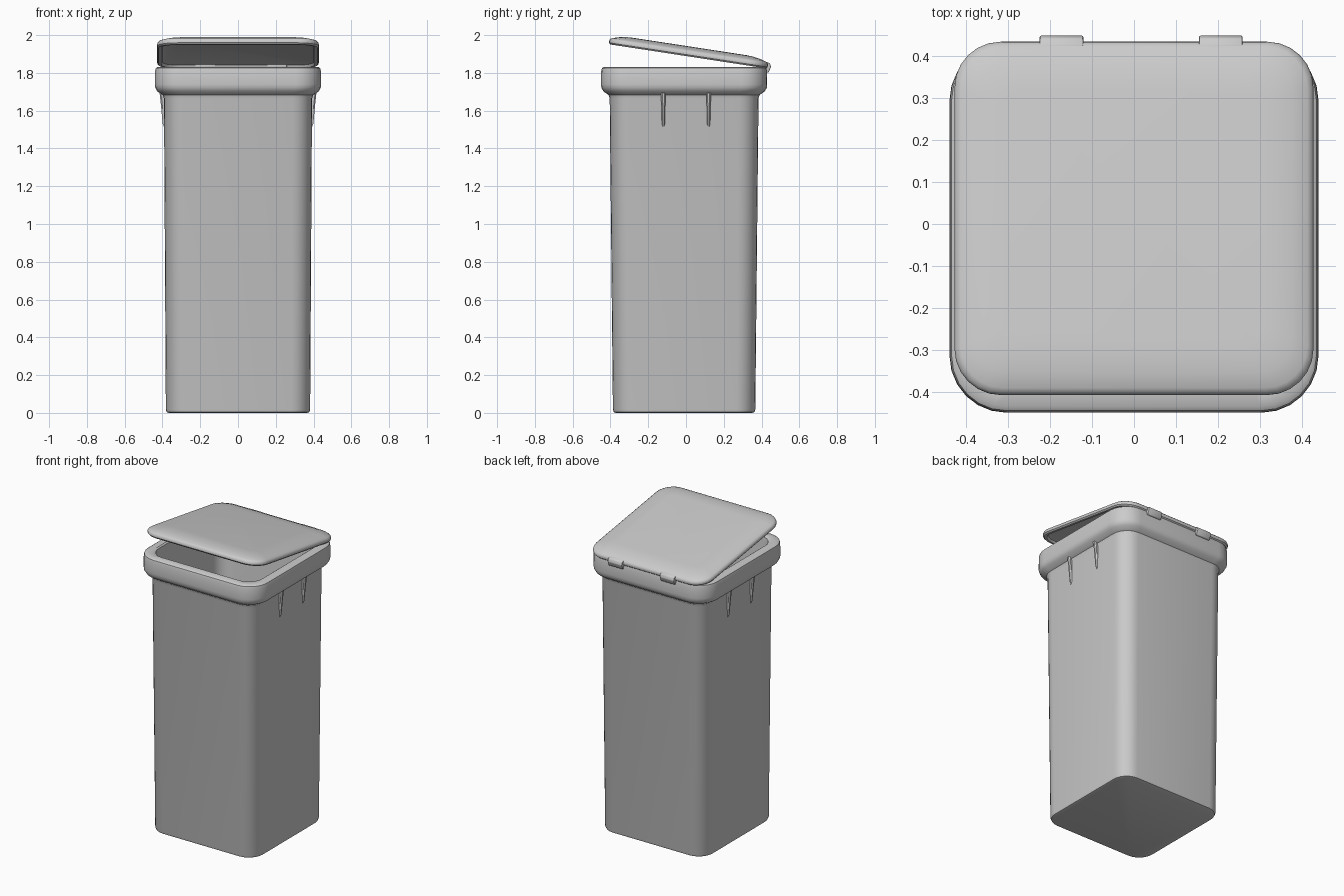
import bpy, bmesh, math
from mathutils import Matrix

if "Cube" in bpy.data.objects:
    bpy.data.objects.remove(bpy.data.objects["Cube"])


def rounded_ring(hx, hy, r, cy, z, seg=6):
    """Points of a rounded rectangle, counter-clockwise."""
    pts = []
    for q, (sx, sy) in enumerate([(1, 1), (-1, 1), (-1, -1), (1, -1)]):
        for i in range(seg + 1):
            a = math.pi / 2 * (q + i / seg)
            pts.append((sx * (hx - r) + r * math.cos(a),
                        cy + sy * (hy - r) + r * math.sin(a), z))
    return pts


def finish(name, bm, angle=35):
    bmesh.ops.recalc_face_normals(bm, faces=bm.faces[:])
    me = bpy.data.meshes.new(name)
    bm.to_mesh(me)
    bm.free()
    ob = bpy.data.objects.new(name, me)
    bpy.context.collection.objects.link(ob)
    bpy.ops.object.select_all(action='DESELECT')
    ob.select_set(True)
    bpy.context.view_layer.objects.active = ob
    bpy.ops.object.shade_smooth_by_angle(angle=math.radians(angle))
    return ob


def loft(name, rings, matrix=None):
    """Skin a stack of rings and cap both ends."""
    bm = bmesh.new()
    loops = [[bm.verts.new(p) for p in ring] for ring in rings]
    n = len(loops[0])
    for a, b in zip(loops, loops[1:]):
        for i in range(n):
            j = (i + 1) % n
            bm.faces.new((a[i], a[j], b[j], b[i]))
    bm.faces.new(loops[0][::-1])
    bm.faces.new(loops[-1])
    if matrix:
        bm.transform(matrix)
    return finish(name, bm)


def extrude_x(name, profile, x0, x1, bevel):
    """Extrude a (y, z) profile along x and round its edges."""
    bm = bmesh.new()
    f = bm.faces.new([bm.verts.new((x0, y, z)) for y, z in profile])
    ext = bmesh.ops.extrude_face_region(bm, geom=[f])
    vs = [v for v in ext['geom'] if isinstance(v, bmesh.types.BMVert)]
    bmesh.ops.translate(bm, verts=vs, vec=(x1 - x0, 0, 0))
    bmesh.ops.bevel(bm, geom=bm.edges[:], offset=bevel, segments=2,
                    affect='EDGES', profile=0.5)
    return finish(name, bm)


# Hollow tapered body with thick rim: half width x, half depth y, radius, z
body = [
    (0.365, 0.360, 0.09, 0.0), (0.378, 0.373, 0.10, 0.004),
    (0.382, 0.377, 0.10, 0.018), (0.392, 0.394, 0.105, 1.665),
    (0.398, 0.400, 0.11, 1.683), (0.428, 0.428, 0.13, 1.703),
    (0.438, 0.438, 0.135, 1.722), (0.440, 0.440, 0.135, 1.74),
    (0.439, 0.439, 0.135, 1.81), (0.435, 0.435, 0.13, 1.825),
    (0.425, 0.425, 0.125, 1.832), (0.385, 0.385, 0.10, 1.832),
    (0.376, 0.376, 0.095, 1.825), (0.372, 0.372, 0.09, 1.80),
    (0.360, 0.355, 0.085, 0.05), (0.345, 0.340, 0.07, 0.035),
]
loft("bin_body", [rounded_ring(hx, hy, r, -0.01, z) for hx, hy, r, z in body])

# Tilted lid with shallow crown and recessed underside: inset, z
lid = [
    (0.045, 0.018), (0.028, 0.014), (0.022, 0.0), (0.008, 0.0),
    (0.001, 0.008), (0.0, 0.018), (0.004, 0.028), (0.014, 0.035),
    (0.05, 0.045), (0.085, 0.051), (0.12, 0.053),
]
tilt = Matrix.Translation((0, 0.432, 1.823)) @ Matrix.Rotation(math.radians(-8.7), 4, 'X')
loft("lid", [rounded_ring(0.428 - d, 0.426 - d, 0.11 - d * 0.55, -0.426, z)
             for d, z in lid], tilt)

# Two hinge knuckles at the back edge
hinge = [(0.40, 1.83), (0.425, 1.80), (0.438, 1.803), (0.450, 1.832),
         (0.444, 1.85), (0.425, 1.859), (0.40, 1.857)]
for i, x in enumerate((-0.173, 0.207)):
    extrude_x(f"hinge_{i + 1}", hinge, x - 0.052, x + 0.052, 0.004)

# Tapered ribs below the rim on both sides
for side in (-1, 1):
    for y in (-0.12, 0.12):
        bm = bmesh.new()
        rings = []
        for z, out, w in ((1.515, 0.392, 0.006), (1.53, 0.399, 0.008),
                          (1.62, 0.407, 0.010), (1.70, 0.416, 0.013)):
            section = [(0.375, -w), (out - 0.007, -w), (out, -w * 0.45),
                       (out, w * 0.45), (out - 0.007, w), (0.375, w)]
            rings.append([bm.verts.new((side * x, y + dy, z)) for x, dy in section])
        for a, b in zip(rings, rings[1:]):
            for k in range(6):
                m = (k + 1) % 6
                bm.faces.new((a[k], a[m], b[m], b[k]))
        bm.faces.new(rings[0])
        bm.faces.new(rings[-1])
        finish(f"side_rib_{'left' if side < 0 else 'right'}_{'front' if y < 0 else 'back'}", bm)
